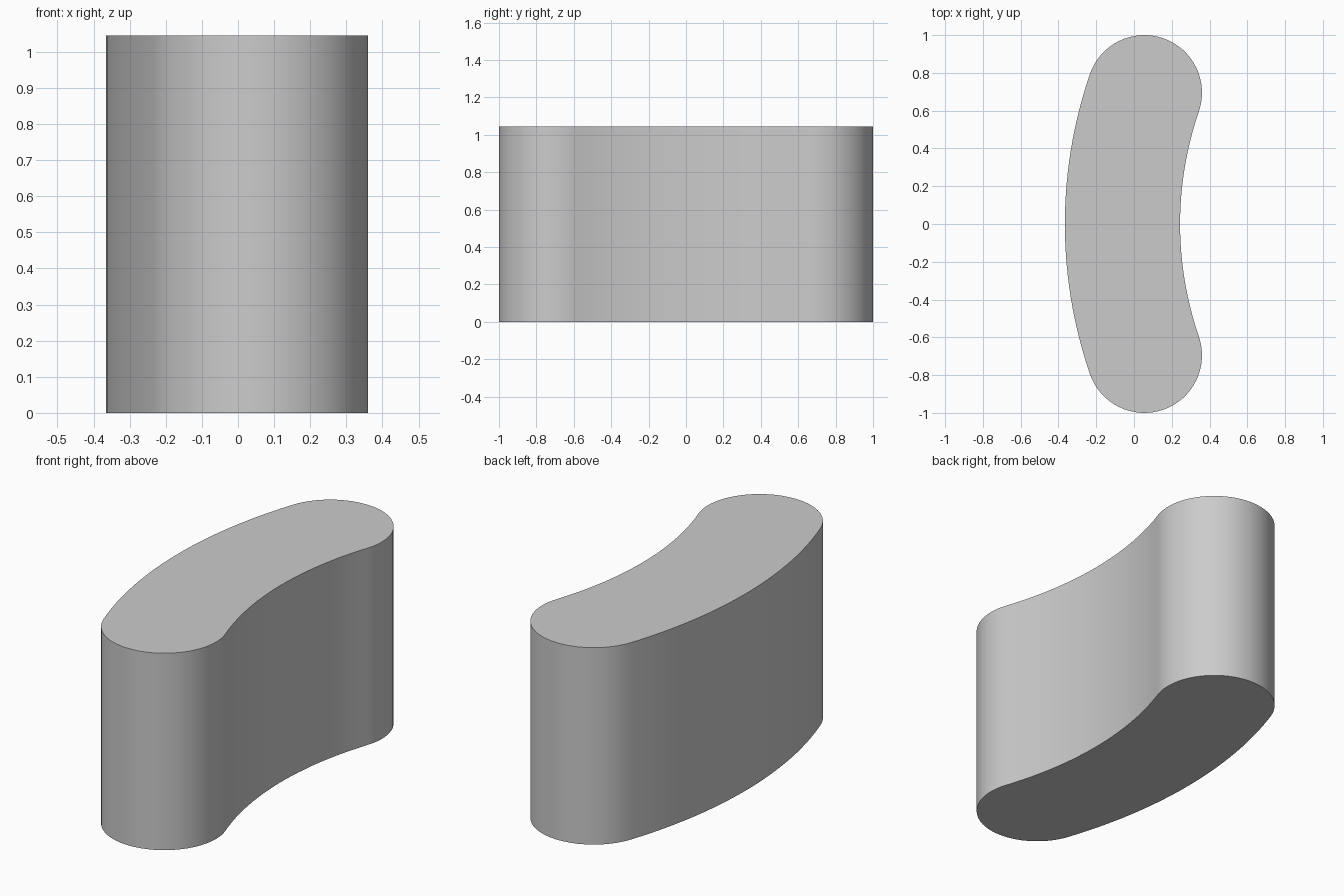
import bpy
import bmesh
from math import sin, cos, asin, pi, radians
from mathutils import Vector

cube = bpy.data.objects.get("Cube")
if cube:
    bpy.data.objects.remove(cube, do_unlink=True)

HEIGHT = 1.045
HALF_WIDTH = 0.305      # radius of the round ends
BEND = 2.14             # radius of the curved centre line
CENTRE_X = 2.079        # centre of the bend
SPREAD = asin(0.695 / BEND)
ARC_STEPS, CAP_STEPS = 24, 32


def on_bend(radius, angle):
    """Point on a circle round the bend centre; angle 0 points to -x."""
    return Vector((CENTRE_X - radius * cos(angle), radius * sin(angle), 0))


def cap(angle, start):
    """Half circle round one end of the centre line, without its end points."""
    middle = on_bend(BEND, angle)
    turns = [start - pi * i / CAP_STEPS for i in range(1, CAP_STEPS)]
    return [middle + HALF_WIDTH * Vector((cos(t), sin(t), 0)) for t in turns]


# Outline: outer arc, back cap, inner arc, front cap
angles = [SPREAD * (2 * i / ARC_STEPS - 1) for i in range(ARC_STEPS + 1)]
outline = [on_bend(BEND + HALF_WIDTH, a) for a in angles]
outline += cap(SPREAD, pi - SPREAD)
outline += [on_bend(BEND - HALF_WIDTH, a) for a in reversed(angles)]
outline += cap(-SPREAD, SPREAD)

# Extrude the outline into a solid
bm = bmesh.new()
base = bm.faces.new([bm.verts.new(p) for p in outline])
result = bmesh.ops.extrude_face_region(bm, geom=[base], use_keep_orig=True)
top_verts = [g for g in result["geom"] if isinstance(g, bmesh.types.BMVert)]
bmesh.ops.translate(bm, verts=top_verts, vec=(0, 0, HEIGHT))
bmesh.ops.recalc_face_normals(bm, faces=bm.faces)
mesh = bpy.data.meshes.new("curved_block")
bm.to_mesh(mesh)
bm.free()

block = bpy.data.objects.new("curved_block", mesh)
bpy.context.collection.objects.link(block)

# Plain grey material
grey = bpy.data.materials.new("plain_grey")
grey.use_nodes = True
colour = (0.6, 0.6, 0.6, 1)
grey.diffuse_color = colour
grey.node_tree.nodes["Principled BSDF"].inputs["Base Color"].default_value = colour
mesh.materials.append(grey)

# Smooth walls with sharp rims
bpy.ops.object.select_all(action="DESELECT")
block.select_set(True)
bpy.context.view_layer.objects.active = block
bpy.ops.object.shade_smooth_by_angle(angle=radians(30))
